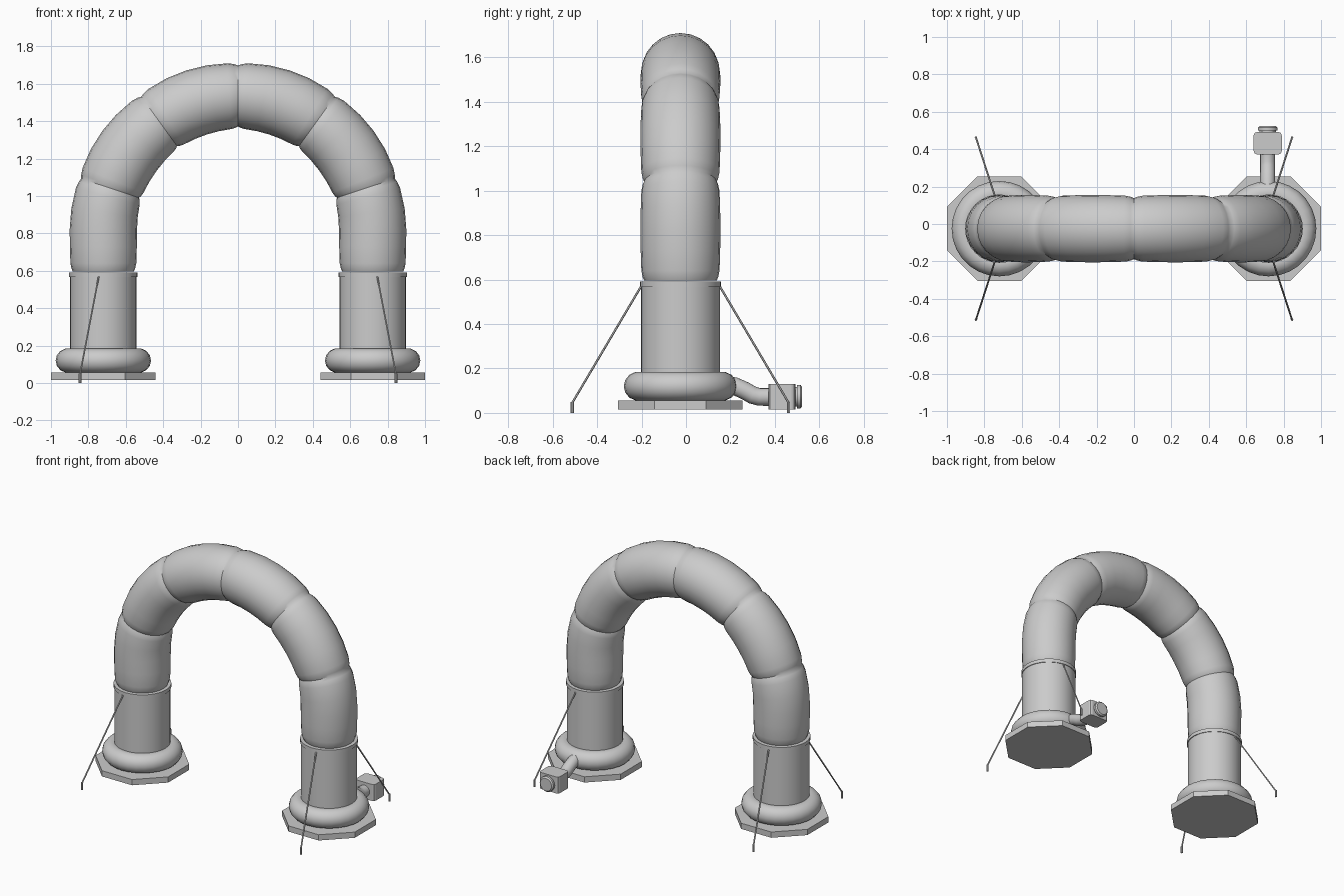
import bpy, bmesh
from math import pi, sin, cos
from mathutils import Vector

if "Cube" in bpy.data.objects:
    bpy.data.objects.remove(bpy.data.objects["Cube"])

CY = -0.025      # arch plane
LEG_X = 0.72     # leg centre / arch radius
SPRING = 0.815   # height where the legs start to bend
FOOT = 0.595     # bottom of the inflated arch


def finish(name, bm, smooth=True):
    bmesh.ops.recalc_face_normals(bm, faces=bm.faces)
    me = bpy.data.meshes.new(name)
    bm.to_mesh(me)
    bm.free()
    ob = bpy.data.objects.new(name, me)
    bpy.context.collection.objects.link(ob)
    if smooth:
        bpy.ops.object.select_all(action='DESELECT')
        ob.select_set(True)
        bpy.context.view_layer.objects.active = ob
        bpy.ops.object.shade_smooth_by_angle(angle=0.7)
    return ob


def sweep(name, stations, n, smooth=True, phase=0.0):
    """Loft circles along stations of (centre, tangent, radius), capped."""
    bm = bmesh.new()
    rings = []
    for c, t, r in stations:
        t = Vector(t).normalized()
        ref = Vector((0, 1, 0)) if abs(t.y) < 0.7 else Vector((1, 0, 0))
        u = (ref - t * ref.dot(t)).normalized()
        v = t.cross(u)
        rings.append([bm.verts.new(Vector(c) + r * (u * cos(a) + v * sin(a)))
                      for a in (phase + 2 * pi * i / n for i in range(n))])
    for a, b in zip(rings, rings[1:]):
        for i in range(n):
            j = (i + 1) % n
            bm.faces.new((a[i], a[j], b[j], b[i]))
    bm.faces.new(rings[0])
    bm.faces.new(rings[-1])
    return finish(name, bm, smooth)


def lathe(name, x, y, profile, n, smooth=True, phase=0.0):
    return sweep(name, [((x, y, z), (0, 0, 1), r) for r, z in profile], n, smooth, phase)


def rod(name, a, b, r, n=8):
    d = Vector(b) - Vector(a)
    return sweep(name, [(a, d, r), (b, d, r)], n)


# Inflated arch: six equal pillowy sections pinched at their seams
straight = SPRING - FOOT
total = 2 * straight + pi * LEG_X


def arch_point(s):
    if s < straight:
        return (-LEG_X, CY, FOOT + s), (0, 0, 1)
    if s > total - straight:
        return (LEG_X, CY, FOOT + total - s), (0, 0, -1)
    a = (s - straight) / LEG_X
    return (-LEG_X * cos(a), CY, SPRING + LEG_X * sin(a)), (sin(a), 0, cos(a))


section = [(0, 0.163), (0.035, 0.170), (0.1, 0.176), (0.3, 0.179), (0.5, 0.18),
           (0.7, 0.179), (0.9, 0.176), (0.965, 0.170)]
stations = []
for k in range(6):
    for t, r in section:
        stations.append((*arch_point((k + t) * total / 6), r))
stations.append((*arch_point(total), 0.163))
sweep("arch_tube", stations, 24)

for side, sx in (("left", -1), ("right", 1)):
    x = sx * LEG_X
    # Octagonal ground plate
    R = 0.28 / cos(pi / 8)
    lathe(side + "_base_plate", x, CY, [(R, 0.015), (R, 0.055)], 8, False, pi / 8)
    # Inflated ring around the foot
    bpy.ops.mesh.primitive_torus_add(major_radius=0.19, minor_radius=0.065,
                                     major_segments=28, minor_segments=14,
                                     location=(x, CY, 0.12))
    ring = bpy.context.object
    ring.name = side + "_foot_ring"
    bpy.ops.object.shade_smooth_by_angle(angle=0.7)
    # Leg sleeve and strap
    lathe(side + "_leg_sleeve", x, CY, [(0.178, 0.055), (0.178, 0.58)], 32)
    lathe(side + "_strap", x, CY, [(0.183, 0.567), (0.183, 0.592)], 32)
    # Guy ropes and stakes, front and back
    for end, sy in (("front", -1), ("back", 1)):
        top = (sx * 0.745, CY + sy * 0.178, 0.568)
        peg = (sx * 0.845, CY + sy * 0.487, 0.045)
        rod(f"{side}_{end}_rope", top, peg, 0.005, 6)
        rod(f"{side}_{end}_stake", (peg[0], peg[1], 0), (peg[0], peg[1], 0.05), 0.007)

# Air hose from the right foot ring to the blower
BX, BZ = 0.715, 0.073
hose = [(0.17, 0.13), (0.22, 0.12), (0.265, 0.1), (0.30, 0.08), (0.33, 0.072), (0.38, 0.072)]
st = []
for i, (y, z) in enumerate(hose):
    p, q = hose[max(i - 1, 0)], hose[min(i + 1, len(hose) - 1)]
    st.append(((BX, y, z), (0, q[0] - p[0], q[1] - p[1]), 0.04))
sweep("air_hose", st, 16)

# Blower housing with chamfered upright edges
bm = bmesh.new()
bmesh.ops.create_cube(bm, size=1)
for v in bm.verts:
    v.co = Vector((BX + v.co.x * 0.15, 0.432 + v.co.y * 0.12, BZ + v.co.z * 0.115))
upright = [e for e in bm.edges if abs(e.verts[0].co.z - e.verts[1].co.z) > 0.05]
bmesh.ops.bevel(bm, geom=upright, offset=0.018, segments=2, profile=0.5, affect='EDGES')
finish("blower_housing", bm, False)

# Blower intake
sweep("blower_intake", [((BX, y, BZ), (0, 1, 0), r) for y, r in
                        [(0.485, 0.044), (0.5, 0.044), (0.5, 0.053), (0.515, 0.053),
                         (0.523, 0.044)]], 16)
